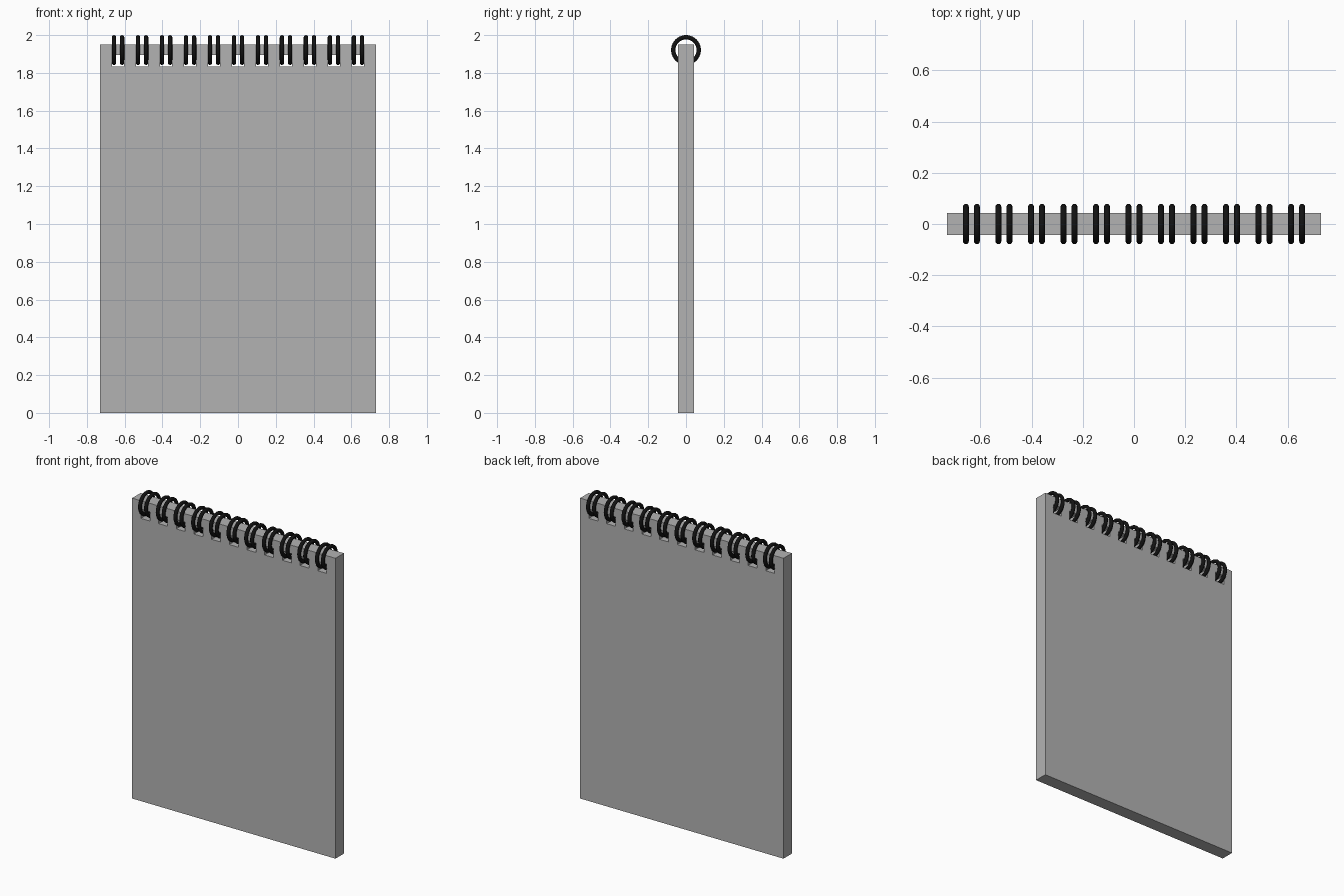
import bpy, bmesh
from math import radians
from mathutils import Matrix

if "Cube" in bpy.data.objects:
    bpy.data.objects.remove(bpy.data.objects["Cube"], do_unlink=True)

WIDTH, DEPTH, HEIGHT = 1.46, 0.086, 1.95
HOLE_W, HOLE_LOW, HOLE_HIGH = 0.064, 1.835, 1.895
RING_Z, RING_R, TUBE_R = 1.921, 0.0675, 0.0115
centres = [0.127 * (i - 5) for i in range(11)]


def material(name, value):
    m = bpy.data.materials.new(name)
    m.use_nodes = True
    colour = (value, value, value, 1)
    m.diffuse_color = colour
    m.node_tree.nodes["Principled BSDF"].inputs["Base Color"].default_value = colour
    return m


def finish(bm, name, mat):
    bmesh.ops.recalc_face_normals(bm, faces=bm.faces)
    mesh = bpy.data.meshes.new(name)
    bm.to_mesh(mesh)
    bm.free()
    mesh.materials.append(mat)
    obj = bpy.data.objects.new(name, mesh)
    bpy.context.collection.objects.link(obj)
    return obj


paper = material("paper grey", 0.45)
wire = material("wire black", 0.006)

# Paper pad: a sheet with a row of holes, extruded to its thickness
xs = [-WIDTH / 2]
for c in centres:
    xs += [c - HOLE_W / 2, c + HOLE_W / 2]
xs.append(WIDTH / 2)
zs = [0, HOLE_LOW, HOLE_HIGH, HEIGHT]
bm = bmesh.new()
grid = [[bm.verts.new((x, -DEPTH / 2, z)) for z in zs] for x in xs]
for i in range(len(xs) - 1):
    for j in range(len(zs) - 1):
        if j == 1 and i % 2 == 1:
            continue
        bm.faces.new((grid[i][j], grid[i + 1][j], grid[i + 1][j + 1], grid[i][j + 1]))
extruded = bmesh.ops.extrude_face_region(bm, geom=bm.faces[:], use_keep_orig=True)
moved = [g for g in extruded["geom"] if isinstance(g, bmesh.types.BMVert)]
bmesh.ops.translate(bm, verts=moved, vec=(0, DEPTH, 0))
finish(bm, "paper_pad", paper)


# Wire binding: a pair of rings through every hole
def ring(name, x):
    bm = bmesh.new()
    tube = bmesh.ops.create_circle(bm, segments=12, radius=TUBE_R,
                                   matrix=Matrix.Translation((x, 0, RING_Z + RING_R)))
    # stand the cross-section upright in the x-z plane
    bmesh.ops.rotate(bm, verts=tube["verts"], cent=(x, 0, RING_Z + RING_R),
                     matrix=Matrix.Rotation(radians(90), 3, "X"))
    bmesh.ops.spin(bm, geom=bm.verts[:] + bm.edges[:], cent=(x, 0, RING_Z),
                   axis=(1, 0, 0), angle=radians(360), steps=40, use_merge=True)
    bmesh.ops.remove_doubles(bm, verts=bm.verts[:], dist=0.0001)
    for f in bm.faces:
        f.smooth = True
    finish(bm, name, wire)


for n, c in enumerate(centres):
    for side, label in ((-1, "right"), (1, "left")):
        ring(f"binding_ring_{n + 1}_{label}", c + side * 0.0215)
